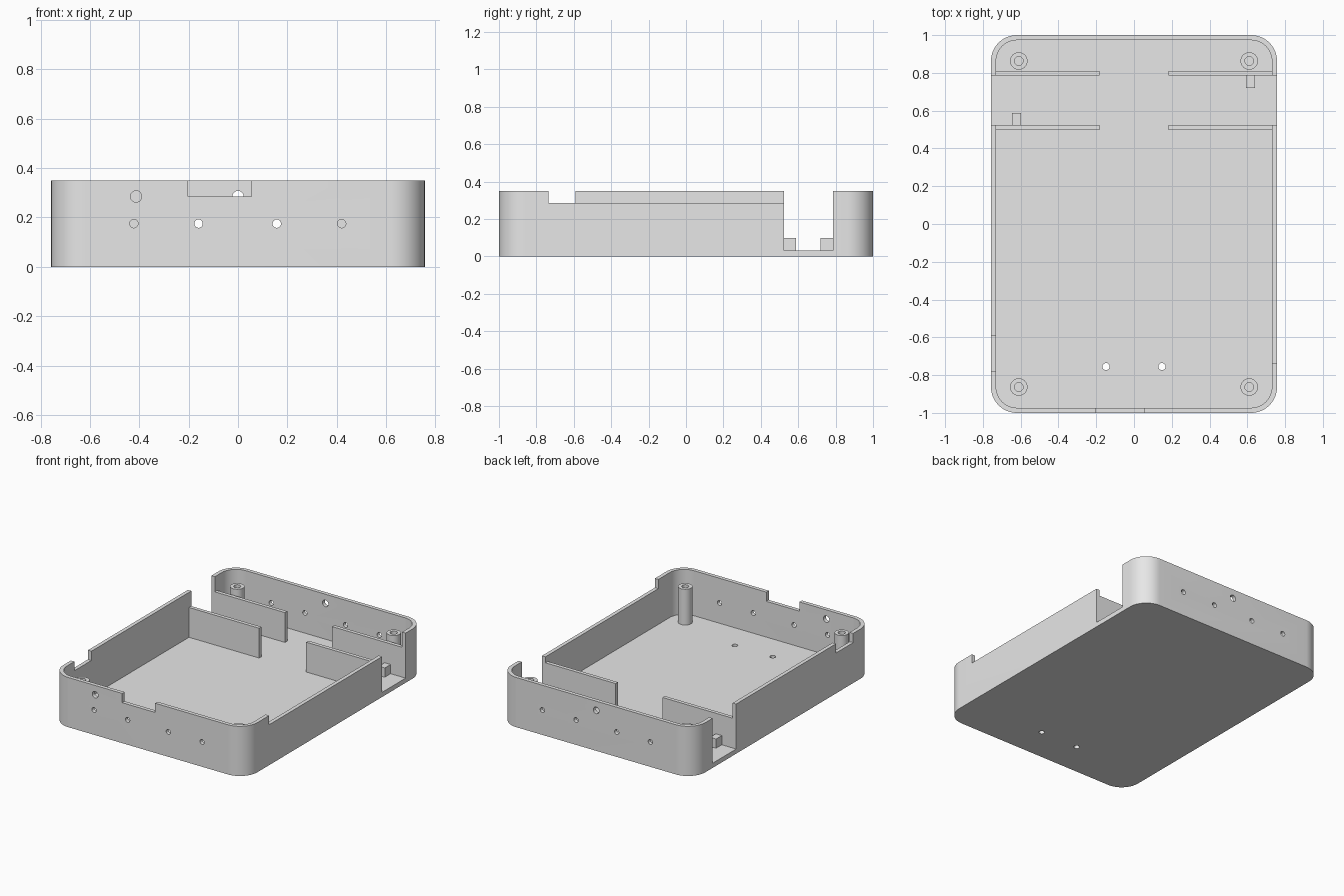
import bpy, bmesh, math
from mathutils import Matrix, Vector

if "Cube" in bpy.data.objects:
    bpy.data.objects.remove(bpy.data.objects["Cube"])

W, L, H = 1.514, 2.0, 0.35      # outer size
WALL, FLOOR, R = 0.027, 0.033, 0.137
IX, IY = W / 2 - WALL, L / 2 - WALL

grey = bpy.data.materials.new("plain_grey")
grey.use_nodes = True
grey.diffuse_color = (0.8, 0.8, 0.8, 1)
grey.node_tree.nodes["Principled BSDF"].inputs["Base Color"].default_value = (0.8, 0.8, 0.8, 1)


def add_object(name, bm):
    bmesh.ops.recalc_face_normals(bm, faces=bm.faces)
    mesh = bpy.data.meshes.new(name)
    bm.to_mesh(mesh)
    bm.free()
    mesh.materials.append(grey)
    obj = bpy.data.objects.new(name, mesh)
    bpy.context.scene.collection.objects.link(obj)
    return obj


def box(name, x0, x1, y0, y1, z0, z1):
    bm = bmesh.new()
    lo, hi = Vector((x0, y0, z0)), Vector((x1, y1, z1))
    size = Matrix.Diagonal(hi - lo).to_4x4()
    bmesh.ops.create_cube(bm, size=1, matrix=Matrix.Translation((lo + hi) / 2) @ size)
    return add_object(name, bm)


def cylinder(name, centre, radius, depth, along_y=False, sides=32):
    bm = bmesh.new()
    turn = Matrix.Rotation(math.pi / 2 if along_y else 0, 4, 'X')
    bmesh.ops.create_cone(bm, cap_ends=True, segments=sides, radius1=radius, radius2=radius,
                          depth=depth, matrix=Matrix.Translation(centre) @ turn)
    return add_object(name, bm)


def rounded_prism(name, hx, hy, r, z0, z1, steps=16):
    bm = bmesh.new()
    verts = []
    for q, (sx, sy) in enumerate([(1, 1), (-1, 1), (-1, -1), (1, -1)]):
        for i in range(steps + 1):
            a = (q + i / steps) * math.pi / 2
            verts.append(bm.verts.new((sx * (hx - r) + r * math.cos(a),
                                       sy * (hy - r) + r * math.sin(a), z0)))
    face = bm.faces.new(verts)
    top = bmesh.ops.extrude_face_region(bm, geom=[face])["geom"]
    bmesh.ops.translate(bm, vec=(0, 0, z1 - z0),
                        verts=[g for g in top if isinstance(g, bmesh.types.BMVert)])
    return add_object(name, bm)


def cut(obj, cutters):
    for c in cutters:
        mod = obj.modifiers.new("cut", 'BOOLEAN')
        mod.operation, mod.solver, mod.object = 'DIFFERENCE', 'EXACT', c
    bpy.context.view_layer.update()
    result = obj.evaluated_get(bpy.context.evaluated_depsgraph_get())
    mesh = bpy.data.meshes.new_from_object(result)
    obj.modifiers.clear()
    obj.data = mesh
    for c in cutters:
        bpy.data.objects.remove(c)


def smooth(obj):
    obj.data.shade_smooth()
    obj.data.set_sharp_from_angle(angle=math.radians(30))


# Open tray with its cavity
tray = rounded_prism("tray", W / 2, L / 2, R, 0, H)
cutters = [rounded_prism("cavity", IX, IY, R - WALL, FLOOR, H + 0.1)]

# Wall openings: side slots, lowered rims and front notch
SLOT0, SLOT1, RIM = 0.523, 0.785, 0.285
cutters += [
    box("side_slots", -1, 1, SLOT0, SLOT1, FLOOR, 0.5),
    box("left_rim", 0.7, 0.9, -0.735, 0.6, RIM, 0.5),
    box("right_rim", -0.9, -0.7, -0.78, -0.59, RIM, 0.5),
    box("front_notch", -0.203, 0.055, -1.1, -0.95, RIM, 0.5),
]

# Screw holes in front and back walls, one larger hole in each, two in the floor
for y, big_x in ((-0.987, -0.413), (0.987, 0.0)):
    for x in (-0.422, -0.16, 0.157, 0.42):
        cutters.append(cylinder("screw_hole", (x, y, 0.175), 0.017, 0.1, True))
    cutters.append(cylinder("cable_hole", (big_x, y, RIM), 0.023, 0.1, True))
for x in (-0.148, 0.148):
    cutters.append(cylinder("floor_hole", (x, -0.755, 0), 0.019, 0.2))
cut(tray, cutters)
smooth(tray)

# Corner posts with screw bores
for sx, side in ((1, "left"), (-1, "right")):
    for sy, end in ((1, "back"), (-1, "front")):
        x, y = sx * 0.61, sy * 0.863
        post = cylinder(f"{end}_{side}_post", (x, y, (FLOOR + RIM) / 2), 0.046, RIM - FLOOR)
        cut(post, [cylinder("bore", (x, y, 0.25), 0.023, 0.4)])
        smooth(post)

    # Partitions either side of the slot
    x0, x1 = sorted((sx * 0.183, sx * IX))
    box(f"{side}_front_partition", x0, x1, SLOT0 - 0.026, SLOT0, FLOOR, 0.243)
    box(f"{side}_back_partition", x0, x1, SLOT1, SLOT1 + 0.026, FLOOR, 0.243)

# Small stop blocks in the slot
box("left_stop", 0.593, 0.64, 0.72, SLOT1, FLOOR, 0.098)
box("right_stop", -0.645, -0.598, SLOT0, 0.587, FLOOR, 0.098)
